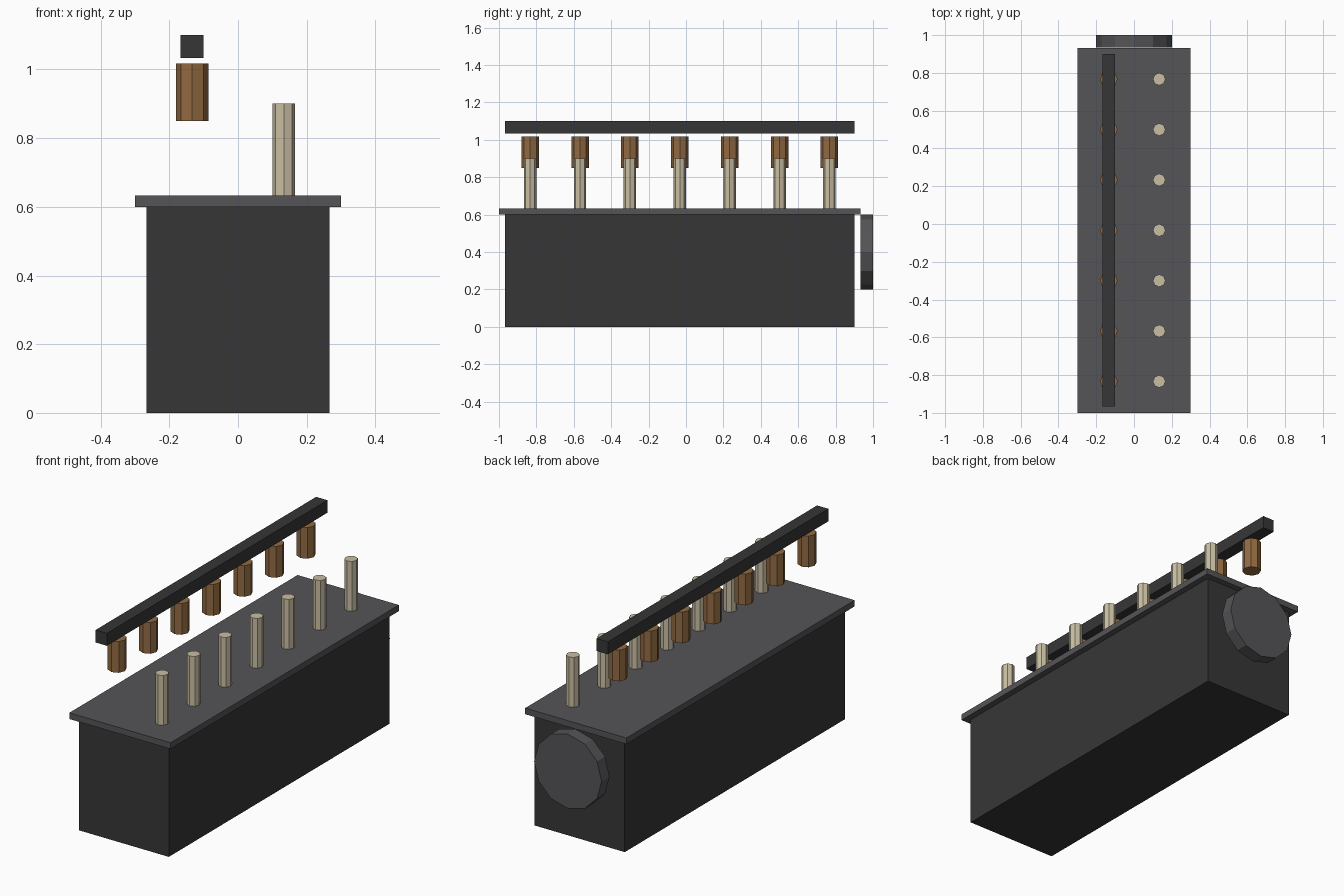
import bpy
import math

if "Cube" in bpy.data.objects:
    bpy.data.objects.remove(bpy.data.objects["Cube"])


def material(name, rgb):
    m = bpy.data.materials.new(name)
    m.diffuse_color = (*rgb, 1.0)
    m.use_nodes = True
    m.node_tree.nodes["Principled BSDF"].inputs["Base Color"].default_value = m.diffuse_color
    return m


CHARCOAL = material("charcoal", (0.037, 0.037, 0.037))
GREY = material("slate grey", (0.090, 0.090, 0.098))
BROWN = material("copper brown", (0.290, 0.145, 0.055))
CREAM = material("cream", (0.590, 0.520, 0.370))


def box(name, x, y, z, mat):
    """Box given by its (min, max) range on each axis."""
    spans = (x, y, z)
    bpy.ops.mesh.primitive_cube_add(size=1, location=[(a + b) / 2 for a, b in spans])
    ob = bpy.context.object
    ob.name = name
    ob.scale = [b - a for a, b in spans]
    bpy.ops.object.transform_apply(location=False, rotation=False, scale=True)
    ob.data.materials.append(mat)


def cylinder(name, sides, radius, depth, location, mat, rotation=(0, 0, 0)):
    bpy.ops.mesh.primitive_cylinder_add(vertices=sides, radius=radius, depth=depth,
                                        location=location, rotation=rotation)
    ob = bpy.context.object
    ob.name = name
    ob.data.materials.append(mat)


# Main case, overhanging lid and the rail above it
box("case", (-0.267, 0.267), (-0.967, 0.9), (0, 0.6), CHARCOAL)
box("lid", (-0.3, 0.3), (-1.0, 0.933), (0.6, 0.633), GREY)
box("rail", (-0.167, -0.1), (-0.967, 0.9), (1.033, 1.1), CHARCOAL)

# Round disc behind the case
cylinder("back_disc", 12, 0.2, 0.067, (0, 0.9667, 0.4), GREY, (math.pi / 2, 0, 0))

# Seven pairs: a post on the lid and a sleeve under the rail
for i in range(7):
    y = -0.8333 + i * 0.26667
    cylinder(f"post_{i + 1}", 8, 0.0333, 0.267, (0.1333, y, 0.7667), CREAM)
    cylinder(f"sleeve_{i + 1}", 8, 0.0467, 0.167, (-0.1333, y, 0.9333), BROWN)
